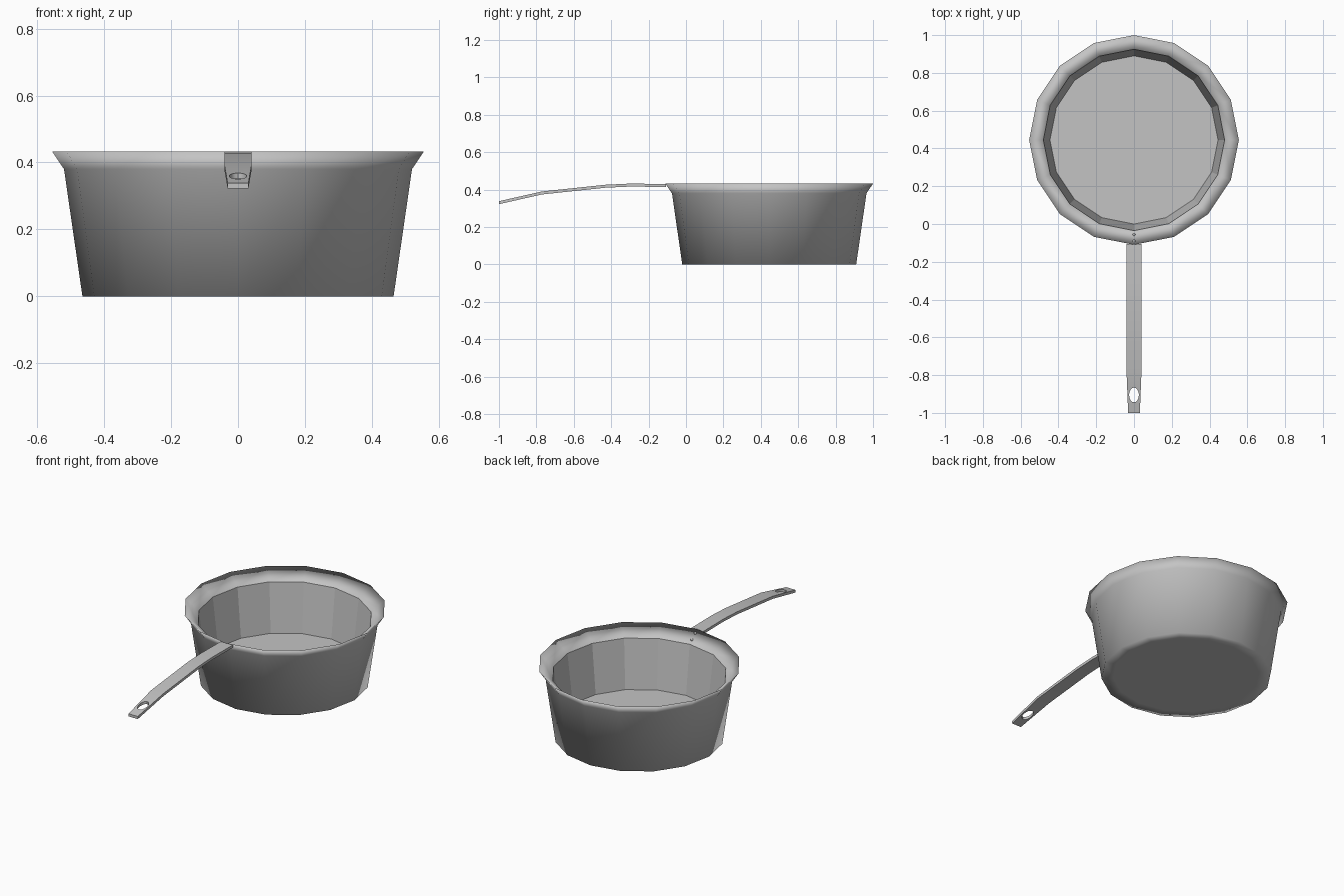
import bpy, bmesh, math
from mathutils import Vector

cube = bpy.data.objects.get("Cube")
if cube:
    bpy.data.objects.remove(cube)

SIDES = 16
POT_Y = 0.445

metal = bpy.data.materials.new("grey metal")
metal.use_nodes = True
GREY = (0.55, 0.55, 0.55, 1)
metal.diffuse_color = GREY
metal.node_tree.nodes["Principled BSDF"].inputs["Base Color"].default_value = GREY


def finish(bm, name):
    bmesh.ops.recalc_face_normals(bm, faces=bm.faces)
    mesh = bpy.data.meshes.new(name)
    bm.to_mesh(mesh)
    bm.free()
    mesh.materials.append(metal)
    obj = bpy.data.objects.new(name, mesh)
    bpy.context.collection.objects.link(obj)
    return obj


def smooth(obj, angle):
    bpy.ops.object.select_all(action="DESELECT")
    obj.select_set(True)
    bpy.context.view_layer.objects.active = obj
    bpy.ops.object.shade_smooth_by_angle(angle=math.radians(angle))


# Pot: lathed profile, smooth outside and lip, faceted inside
profile = [(0.4, 0), (0.465, 0), (0.52, 0.38), (0.555, 0.432),
           (0.48, 0.37), (0.445, 0.075)]
bm = bmesh.new()
rings = []
for r, z in profile:
    rings.append([bm.verts.new((r * math.cos(math.tau * i / SIDES),
                                POT_Y + r * math.sin(math.tau * i / SIDES), z))
                  for i in range(SIDES)])
for level, (a, b) in enumerate(zip(rings, rings[1:])):
    for i in range(SIDES):
        j = (i + 1) % SIDES
        face = bm.faces.new((a[i], a[j], b[j], b[i]))
        face.smooth = level < len(rings) - 2
bm.faces.new(rings[0]).smooth = True
bm.faces.new(rings[-1]).smooth = False
pot = finish(bm, "pot")

# Handle: curved flat bar tapering at its end
sections = [(-0.107, 0.43, 0.04), (-0.3, 0.432, 0.04), (-0.43, 0.426, 0.04),
            (-0.77, 0.39, 0.04), (-1, 0.338, 0.031)]
THICK = 0.016
bm = bmesh.new()
loops = []
for y, z, w in sections:
    loops.append([bm.verts.new(p) for p in
                  ((-w, y, z), (w, y, z), (w, y, z - THICK), (-w, y, z - THICK))])
for a, b in zip(loops, loops[1:]):
    for i in range(4):
        j = (i + 1) % 4
        bm.faces.new((a[i], a[j], b[j], b[i]))
bm.faces.new(loops[0])
bm.faces.new(loops[-1])
handle = finish(bm, "handle")

# Oval hanging hole
bm = bmesh.new()
bmesh.ops.create_cone(bm, cap_ends=True, segments=16, radius1=1, radius2=1, depth=0.3)
bmesh.ops.scale(bm, vec=(0.026, 0.039, 1), verts=bm.verts)
bmesh.ops.translate(bm, vec=(0, -0.905, 0.36), verts=bm.verts)
cutter = finish(bm, "hole_cutter")
cutter.hide_render = True
cut = handle.modifiers.new("hole", "BOOLEAN")
cut.operation = "DIFFERENCE"
cut.solver = "EXACT"
cut.object = cutter
bpy.context.view_layer.objects.active = handle
bpy.ops.object.modifier_apply(modifier=cut.name)
bpy.data.objects.remove(cutter)
smooth(handle, 30)

# Two small rivets on the lip beside the handle
for n, (y, z) in enumerate([(-0.09, 0.416), (-0.057, 0.389)]):
    bm = bmesh.new()
    bmesh.ops.create_uvsphere(bm, u_segments=8, v_segments=6, radius=0.008)
    bmesh.ops.translate(bm, vec=Vector((0, y, z)), verts=bm.verts)
    smooth(finish(bm, f"rivet_{n + 1}"), 60)
